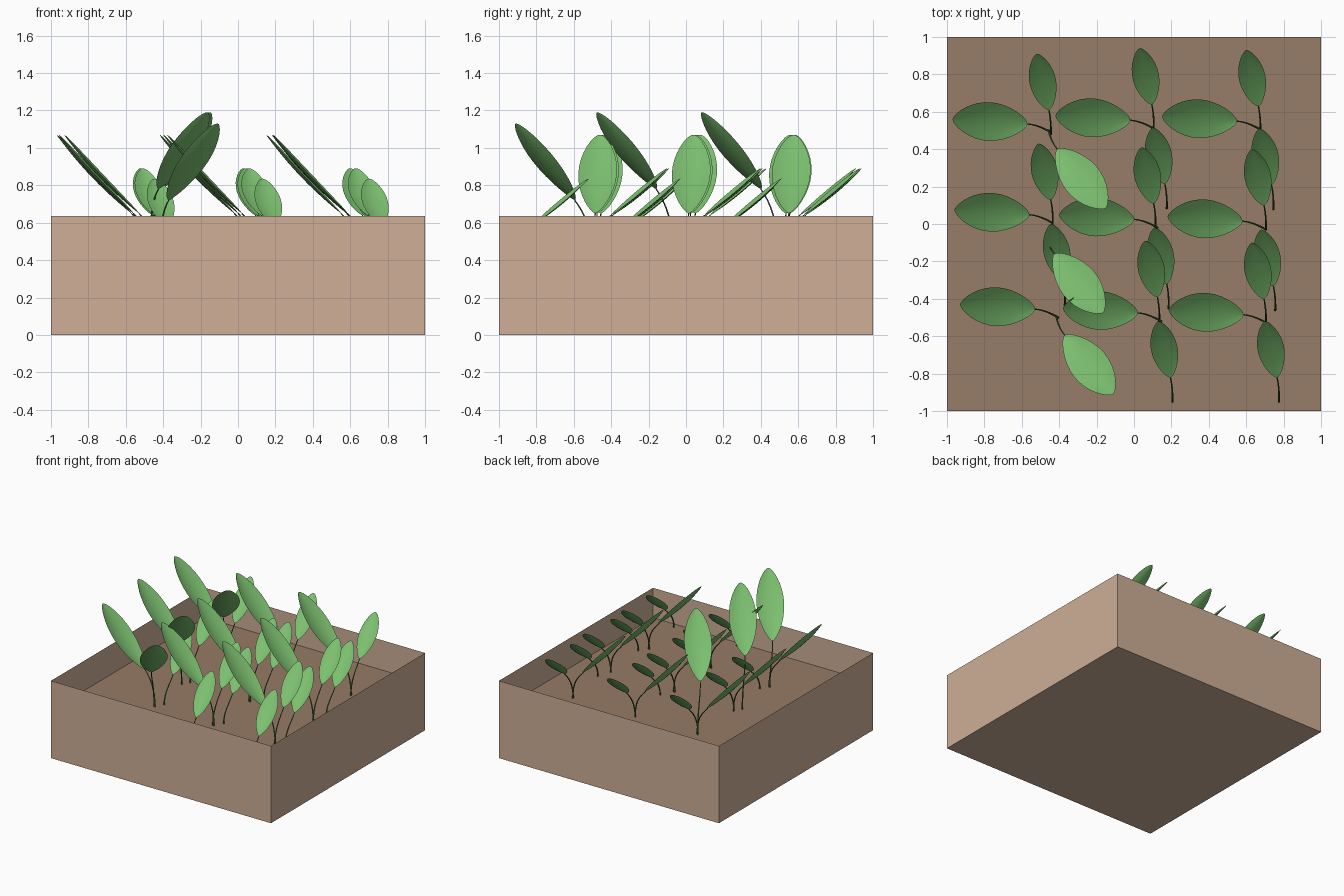
import bpy, bmesh, math
from mathutils import Vector as V

if "Cube" in bpy.data.objects:
    bpy.data.objects.remove(bpy.data.objects["Cube"])

SOIL, TOP = 0.39, 0.635


def material(name, rgb):
    m = bpy.data.materials.new(name)
    m.diffuse_color = (*rgb, 1)
    m.use_nodes = True
    m.node_tree.nodes["Principled BSDF"].inputs["Base Color"].default_value = m.diffuse_color
    return m


WOOD = material("wood", (0.62, 0.43, 0.31))
EARTH = material("earth", (0.31, 0.20, 0.135))
GREEN = material("leaf_green", (0.20, 0.52, 0.16))
STEM = material("stem_green", (0.07, 0.16, 0.05))


def add_mesh(name, bm, mat, smooth=False):
    me = bpy.data.meshes.new(name)
    bm.to_mesh(me)
    bm.free()
    for p in me.polygons:
        p.use_smooth = smooth
    me.materials.append(mat)
    ob = bpy.data.objects.new(name, me)
    bpy.context.collection.objects.link(ob)


def leaf(name, base, tip, width, sag):
    """Oval blade, gently curved upwards and cupped across."""
    base, tip = V(base), V(tip)
    d = tip - base
    side = d.cross(V((0, 0, 1))).normalized()
    up = side.cross(d).normalized()
    n, m = 16, 3
    bm = bmesh.new()
    rows = []
    for i in range(n + 1):
        t = 0.5 - 0.5 * math.cos(math.pi * i / n)
        half = width / 2 * max(math.sin(math.pi * t ** 1.05), 0) ** 0.62 + 0.001
        row = []
        for j in range(-m, m + 1):
            s = j / m
            lift = 0.1 * width * s * s * (half * 2 / width) - sag * 4 * t * (1 - t)
            row.append(bm.verts.new(base + d * t + side * half * s + up * lift))
        rows.append(row)
    for a, b in zip(rows, rows[1:]):
        for j in range(2 * m):
            bm.faces.new((a[j], a[j + 1], b[j + 1], b[j]))
    add_mesh(name, bm, GREEN, True)


def stem(name, ground, base, tip):
    """Thin stalk rising from the soil and bending into the leaf."""
    g, b = V(ground), V(base)
    d = (V(tip) - b).normalized()
    cu = bpy.data.curves.new(name, 'CURVE')
    cu.dimensions = '3D'
    cu.bevel_depth = 0.005
    cu.bevel_resolution = 1
    cu.resolution_u = 8
    sp = cu.splines.new('BEZIER')
    sp.bezier_points.add(1)
    h = (b.z - g.z) * 0.5
    for p, co, t in ((sp.bezier_points[0], g, V((0, 0, h))),
                     (sp.bezier_points[1], b, d * 0.09)):
        p.co, p.handle_left, p.handle_right = co, co - t, co + t
    sp.bezier_points[0].radius = 1.2
    sp.bezier_points[1].radius = 0.7
    cu.materials.append(STEM)
    bpy.context.collection.objects.link(bpy.data.objects.new(name, cu))


def stalked_leaf(kind, k, ground, base, tip, width, sag):
    leaf(f"{kind}_leaf_{k}", base, tip, width, sag)
    stem(f"{kind}_stem_{k}", ground, base, tip)


# Open planter box with thin walls
bm = bmesh.new()
bmesh.ops.create_cube(bm, size=2)
for v in bm.verts:
    v.co.z = TOP if v.co.z > 0 else 0
bmesh.ops.delete(bm, geom=[f for f in bm.faces if f.normal.z > 0.5], context='FACES')
add_mesh("planter_box", bm, WOOD)

# Soil
bm = bmesh.new()
bmesh.ops.create_grid(bm, x_segments=1, y_segments=1, size=1)
for v in bm.verts:
    v.co.z = SOIL
add_mesh("soil", bm, EARTH)

# Big leaves leaning left (x, y of each tip)
big = [(-0.97, 0.56), (-0.96, 0.075), (-0.93, -0.43),
       (-0.42, 0.58), (-0.40, 0.05), (-0.38, -0.45),
       (0.15, 0.575), (0.18, 0.04), (0.185, -0.46)]
for k, (x, y) in enumerate(big):
    base = (x + 0.40, y - 0.025, 0.65)
    stalked_leaf("left", k, (x + 0.525, y - 0.07, SOIL), base, (x, y, 1.07), 0.205, 0.02)

# Small leaves leaning back: (tip x, tip y, tip z)
HI, LO = 0.89, 0.835
small = [(-0.52, 0.91, HI), (-0.51, 0.43, HI), (-0.445, 0.0, LO),
         (0.03, 0.94, HI), (0.04, 0.41, HI), (0.06, -0.09, HI),
         (0.10, 0.515, LO), (0.11, -0.02, LO), (0.13, -0.52, LO),
         (0.60, 0.93, HI), (0.63, 0.40, HI), (0.63, -0.10, HI),
         (0.67, 0.51, LO), (0.68, -0.03, LO), (0.70, -0.52, LO)]
for k, (x, y, z) in enumerate(small):
    stalked_leaf("back", k, (x + 0.075, y - 0.43, SOIL),
                 (x + 0.065, y - 0.30, z - 0.25), (x, y, z), 0.14, 0.012)

# Tall leaves leaning to the front right, left column only
for k, (x, y, z) in enumerate([(-0.15, 0.085, 1.19), (-0.165, -0.475, 1.19), (-0.11, -0.91, 1.13)]):
    stalked_leaf("front", k, (x - 0.305, y + 0.415, SOIL),
                 (x - 0.26, y + 0.315, z - 0.41), (x, y, z), 0.205, 0.02)
